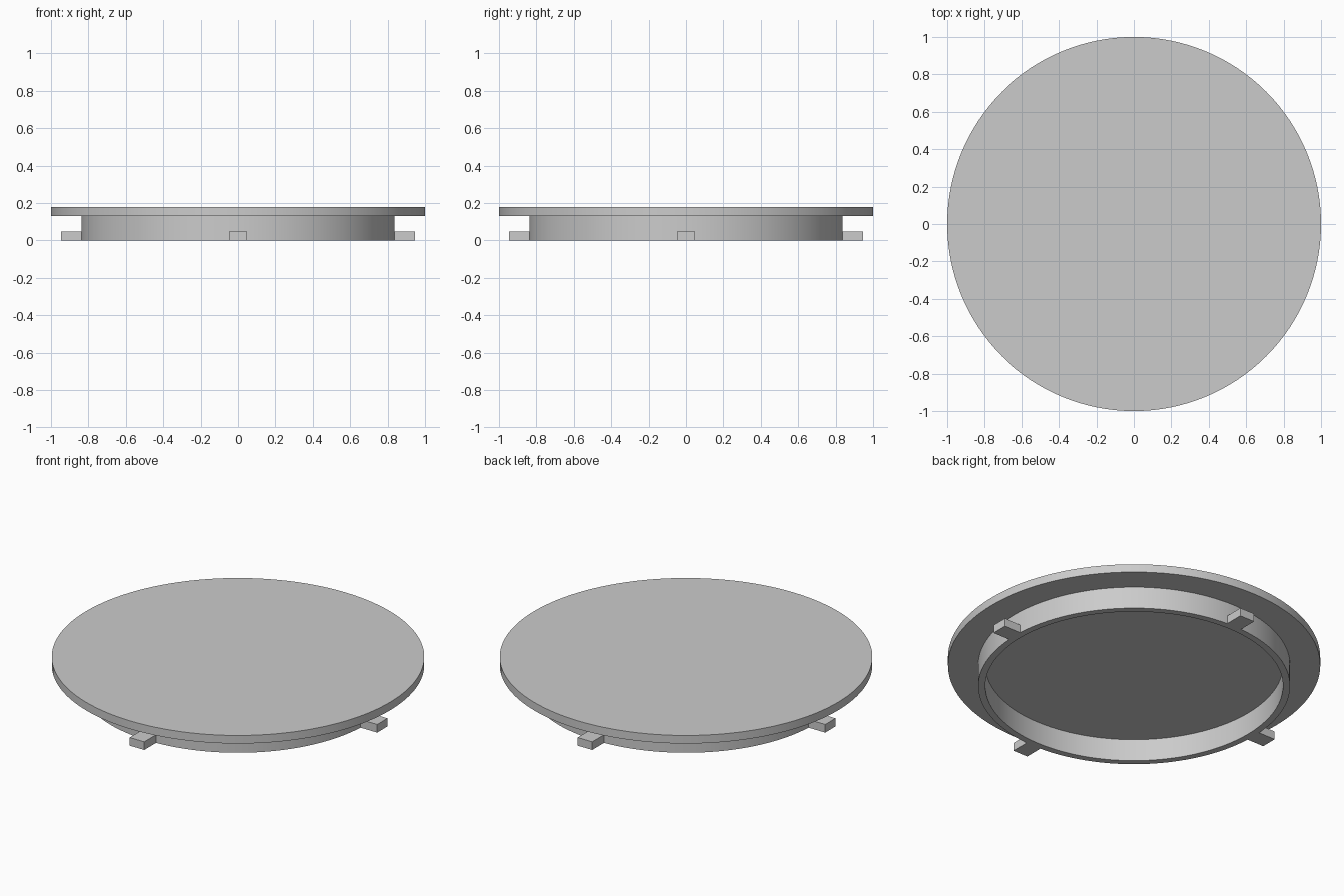
import bpy, math

if "Cube" in bpy.data.objects:
    bpy.data.objects.remove(bpy.data.objects["Cube"])

SEGMENTS = 128
grey = bpy.data.materials.new("light_grey")
grey.diffuse_color = (0.6, 0.6, 0.6, 1)
grey.use_nodes = True
grey.node_tree.nodes["Principled BSDF"].inputs["Base Color"].default_value = grey.diffuse_color


def lathe(name, profile, closed):
    """Revolve (radius, z) points about z; open profiles end in flat caps."""
    n = len(profile)
    verts, faces = [], []
    for i in range(SEGMENTS):
        a = 2 * math.pi * i / SEGMENTS
        verts += [(r * math.cos(a), r * math.sin(a), z) for r, z in profile]
    for i in range(SEGMENTS):
        j = (i + 1) % SEGMENTS
        for k in range(n if closed else n - 1):
            m = (k + 1) % n
            faces.append((i * n + k, j * n + k, j * n + m, i * n + m))
    if not closed:
        faces.append([i * n for i in reversed(range(SEGMENTS))])
        faces.append([i * n + n - 1 for i in range(SEGMENTS)])
    mesh = bpy.data.meshes.new(name)
    mesh.from_pydata(verts, [], faces)
    mesh.materials.append(grey)
    obj = bpy.data.objects.new(name, mesh)
    bpy.context.collection.objects.link(obj)
    bpy.ops.object.select_all(action='DESELECT')
    obj.select_set(True)
    bpy.context.view_layer.objects.active = obj
    bpy.ops.object.shade_smooth_by_angle(angle=math.radians(30))
    return obj


# Flat lid disc and the hollow collar beneath it
lathe("lid_disc", [(1.0, 0.13), (1.0, 0.178)], False)
lathe("collar_ring", [(0.80, 0), (0.838, 0), (0.838, 0.13), (0.80, 0.13)], True)

# Four locking tabs around the bottom of the collar
INNER, OUTER, WIDTH, HEIGHT = 0.82, 0.946, 0.096, 0.048
for i in range(4):
    a = i * math.pi / 2
    mid = (INNER + OUTER) / 2
    bpy.ops.mesh.primitive_cube_add(
        size=1, location=(mid * math.cos(a), mid * math.sin(a), HEIGHT / 2),
        rotation=(0, 0, a))
    tab = bpy.context.object
    tab.name = f"locking_tab_{i + 1}"
    tab.scale = (OUTER - INNER, WIDTH, HEIGHT)
    tab.data.materials.append(grey)
